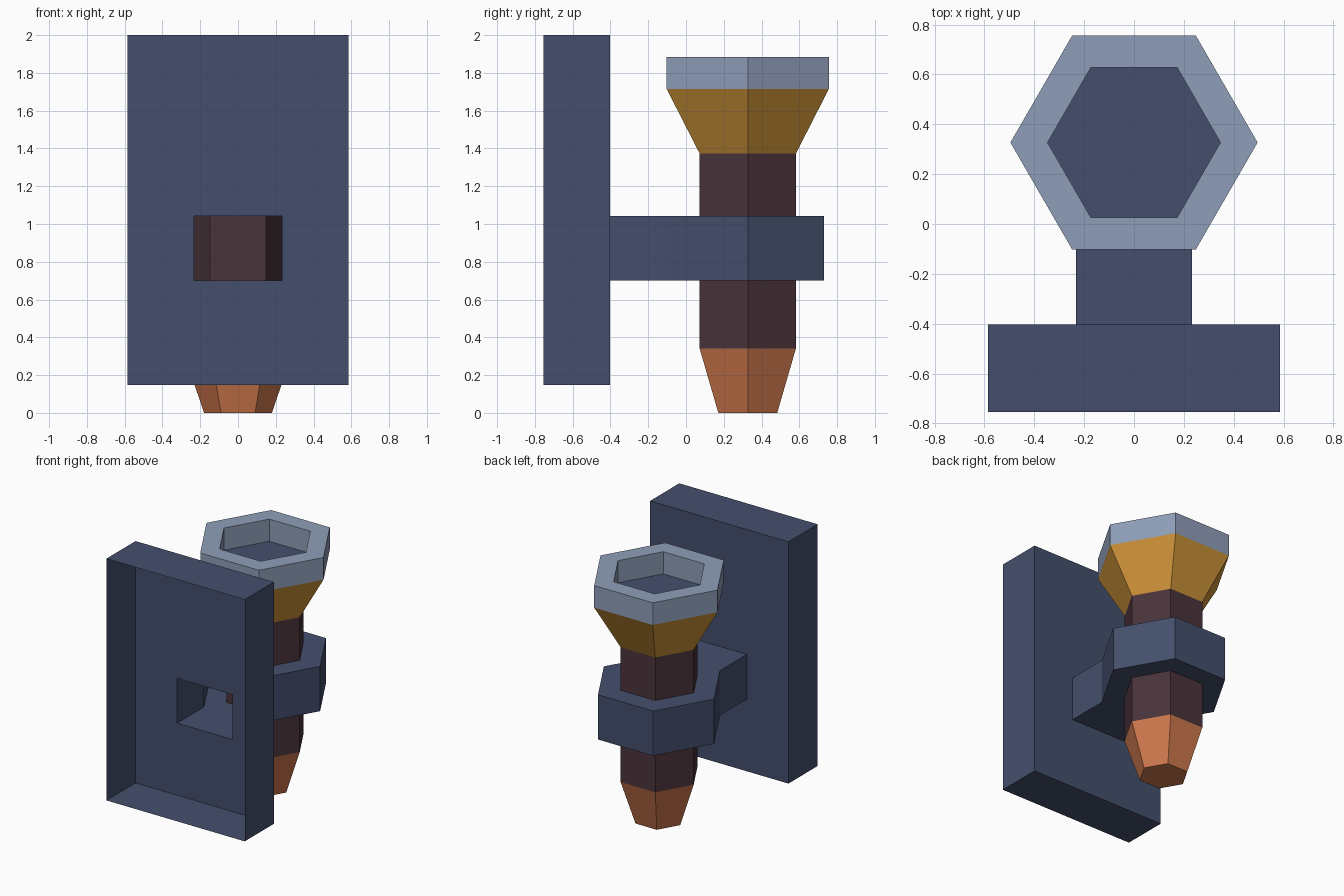
import bpy, bmesh, math

if "Cube" in bpy.data.objects:
    bpy.data.objects.remove(bpy.data.objects["Cube"])

def material(name, rgb):
    m = bpy.data.materials.new(name)
    lin = [(c / 255 / 12.92) if c < 10 else ((c / 255 + 0.055) / 1.055) ** 2.4 for c in rgb]
    m.diffuse_color = (*lin, 1)
    m.use_nodes = True
    m.node_tree.nodes["Principled BSDF"].inputs["Base Color"].default_value = m.diffuse_color
    return m

NAVY = material("navy", (68, 79, 108))
GREY = material("steel grey", (143, 158, 184))
GOLD = material("gold", (209, 150, 58))
DARK = material("dark maroon", (73, 51, 59))
COPPER = material("copper", (205, 120, 77))

CY = 0.327                      # torch axis
S3 = math.sqrt(3) / 2

def finish(name, bm, mats):
    bmesh.ops.remove_doubles(bm, verts=bm.verts[:], dist=1e-5)
    me = bpy.data.meshes.new(name)
    bm.to_mesh(me)
    bm.free()
    for m in mats:
        me.materials.append(m)
    ob = bpy.data.objects.new(name, me)
    bpy.context.collection.objects.link(ob)

def hexagon(bm, r, z):
    return [bm.verts.new((r * math.cos(i * math.pi / 3), CY + r * math.sin(i * math.pi / 3), z))
            for i in range(6)]

def bridge(bm, a, b, mat=0, skip=()):
    n = len(a)
    for i in range(n):
        if i not in skip:
            f = bm.faces.new((a[i], a[(i + 1) % n], b[(i + 1) % n], b[i]))
            f.material_index = mat

def rectangle(bm, hx, y, z0, z1):
    return [bm.verts.new(p) for p in ((-hx, y, z0), (hx, y, z0), (hx, y, z1), (-hx, y, z1))]

# Torch: stacked hexagonal rings, with a recessed cup on top
bm = bmesh.new()
profile = [(0.18, 0.0), (0.294, 0.34), (0.294, 1.373), (0.496, 1.715),
           (0.496, 1.885), (0.347, 1.885), (0.347, 1.715)]
rings = [hexagon(bm, r, z) for r, z in profile]
for i, mat in enumerate((0, 1, 2, 3, 3, 3)):
    bridge(bm, rings[i], rings[i + 1], mat)
bm.faces.new(rings[0][::-1]).material_index = 0
bm.faces.new(rings[-1]).material_index = 4
finish("torch", bm, [COPPER, DARK, GOLD, GREY, NAVY])

# Wall bracket: open-fronted plate, hollow arm and hexagonal holder
bm = bmesh.new()
Z0, Z1, R = 0.70, 1.043, 0.467
front = rectangle(bm, 0.586, -0.755, 0.148, 2.0)
back = rectangle(bm, 0.586, -0.403, 0.148, 2.0)
hole = rectangle(bm, R / 2, -0.403, Z0, Z1)
arm_end = rectangle(bm, R / 2, CY - R * S3, Z0, Z1)
bridge(bm, front, back)
bridge(bm, back, hole)
bridge(bm, hole, arm_end)
low, high = hexagon(bm, R, Z0), hexagon(bm, R, Z1)
bridge(bm, low, high, skip=(4,))        # side facing the arm stays open
bm.faces.new(low[::-1])
bm.faces.new(high)
finish("wall_bracket", bm, [NAVY])
